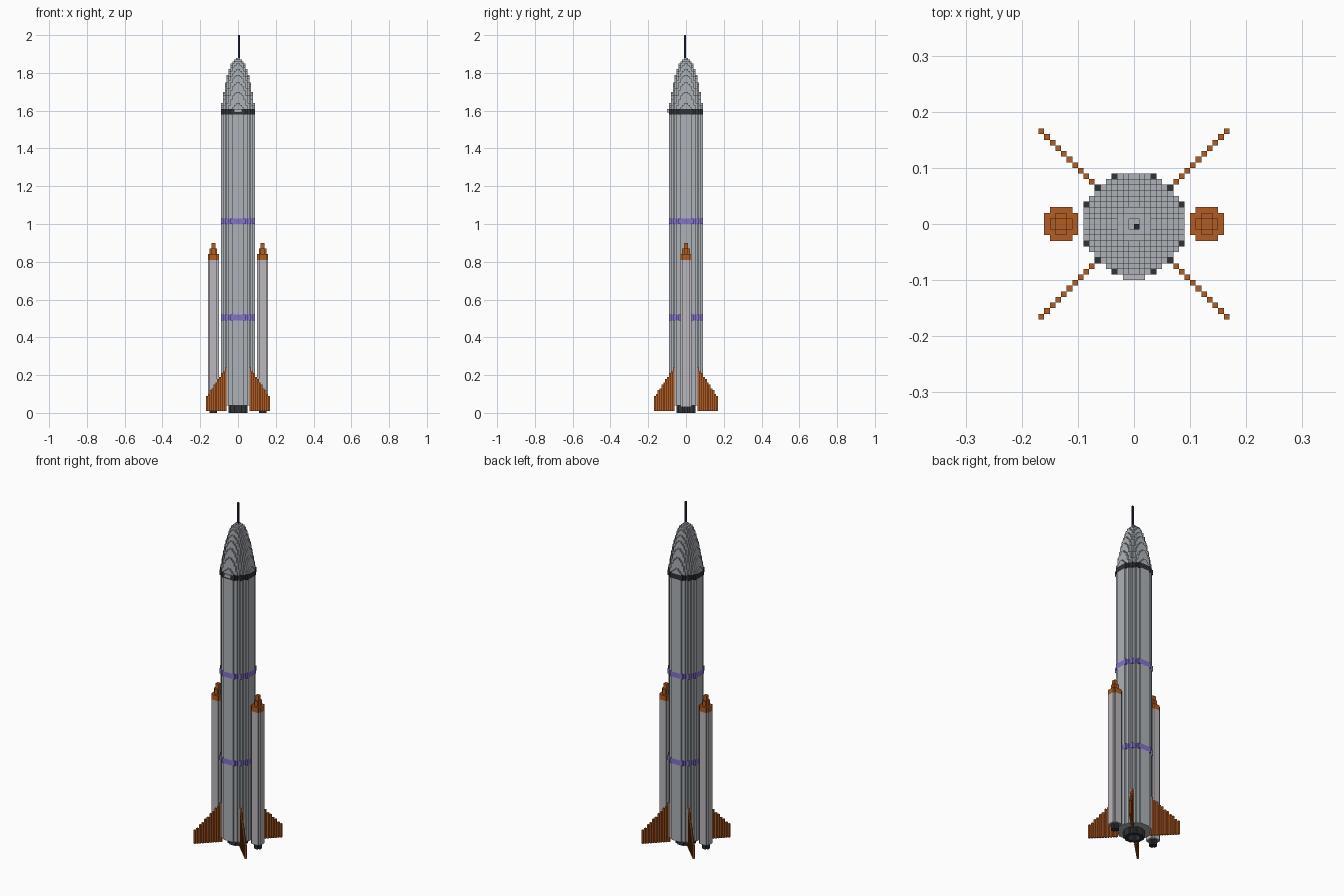
import bpy
import bmesh

cube = bpy.data.objects.get("Cube")
if cube:
    bpy.data.objects.remove(cube, do_unlink=True)

U = 0.01  # size of one building block


def material(name, rgb):
    m = bpy.data.materials.new(name)
    m.use_nodes = True
    col = (*rgb, 1.0)
    m.diffuse_color = col
    bsdf = next(n for n in m.node_tree.nodes if n.type == 'BSDF_PRINCIPLED')
    bsdf.inputs["Base Color"].default_value = col
    return m


GREY = material("hull_grey", (0.42, 0.45, 0.48))
PALE = material("booster_pale_grey", (0.50, 0.48, 0.51))
ORANGE = material("burnt_orange", (0.45, 0.11, 0.018))
DARK = material("charcoal", (0.03, 0.032, 0.038))
PURPLE = material("band_purple", (0.23, 0.17, 0.60))
NAVY = material("antenna_navy", (0.015, 0.02, 0.04))


def disc(r, cx=0):
    """Block cells whose centres lie within r of the axis at cx."""
    n = range(-10, 10)
    return {(i + cx, j) for i in n for j in n
            if (i + 0.5) ** 2 + (j + 0.5) ** 2 <= r * r}


def blocks(name, slabs, mat):
    """Build stepped solid from slabs (bottom, top, cells), open only on buried faces."""
    bm = bmesh.new()

    def quad(*pts):
        bm.faces.new([bm.verts.new([c * U for c in p]) for p in pts])

    for z0, z1, cells in slabs:
        above = set().union(*[s[2] for s in slabs if s[0] == z1])
        below = set().union(*[s[2] for s in slabs if s[1] == z0])
        for x, y in cells:
            a, b, c, d = (x, y), (x + 1, y), (x + 1, y + 1), (x, y + 1)
            sides = (((x, y - 1), a, b), ((x + 1, y), b, c),
                     ((x, y + 1), c, d), ((x - 1, y), d, a))
            for near, p, q in sides:
                if near not in cells:
                    quad((*p, z0), (*q, z0), (*q, z1), (*p, z1))
            if (x, y) not in above:
                quad(*[(*p, z1) for p in (a, b, c, d)])
            if (x, y) not in below:
                quad(*[(*p, z0) for p in (d, c, b, a)])
    bmesh.ops.remove_doubles(bm, verts=bm.verts, dist=U / 100)
    mesh = bpy.data.meshes.new(name)
    bm.to_mesh(mesh)
    bm.free()
    mesh.materials.append(mat)
    ob = bpy.data.objects.new(name, mesh)
    bpy.context.collection.objects.link(ob)
    return ob


# Main hull and the bands standing slightly proud of it
hull = disc(9)
band = disc(9.25)
for name, z0, z1 in (("lower_hull", 4, 49), ("middle_hull", 52, 100),
                     ("upper_hull", 103, 158)):
    blocks(name, [(z0, z1, hull)], GREY)
blocks("lower_band", [(49, 52, band)], PURPLE)
blocks("upper_band", [(100, 103, band)], PURPLE)
blocks("nose_collar", [(158, 161, band)], DARK)
hatch = {(i, -10) for i in range(-2, 2)}
blocks("front_hatch", [(159, 161, hatch)], PALE)

# Rounded nose cone and antenna
nose = []
for k in range(27):
    t = (k + 0.5) / 27
    nose.append((161 + k, 162 + k, disc(9 * (1 - t) ** 0.45)))
blocks("nose_cone", nose, GREY)
blocks("antenna", [(188, 200, {(0, -1)})], NAVY)

# Hollow main engine nozzle
blocks("main_nozzle", [(0, 4, disc(5) - disc(3))], DARK)

# Side boosters
for side, cx in (("left", 13), ("right", -13)):
    blocks(side + "_booster", [(3, 81, disc(3, cx))], PALE)
    blocks(side + "_booster_cap", [(81, 84, disc(3, cx)),
                                   (84, 87, disc(2, cx)),
                                   (87, 90, disc(1, cx))], ORANGE)
    blocks(side + "_booster_nozzle", [(0, 3, disc(2, cx))], DARK)

# Four diagonal fins, stepping down outward
for side, sx in (("left", 1), ("right", -1)):
    for end, sy in (("back", 1), ("front", -1)):
        fin = []
        for i in range(6, 17):
            cell = (i if sx > 0 else -i - 1, i if sy > 0 else -i - 1)
            fin.append((1, 9 + int(1.5 * (16 - i)), {cell}))
        blocks(f"{end}_{side}_fin", fin, ORANGE)
